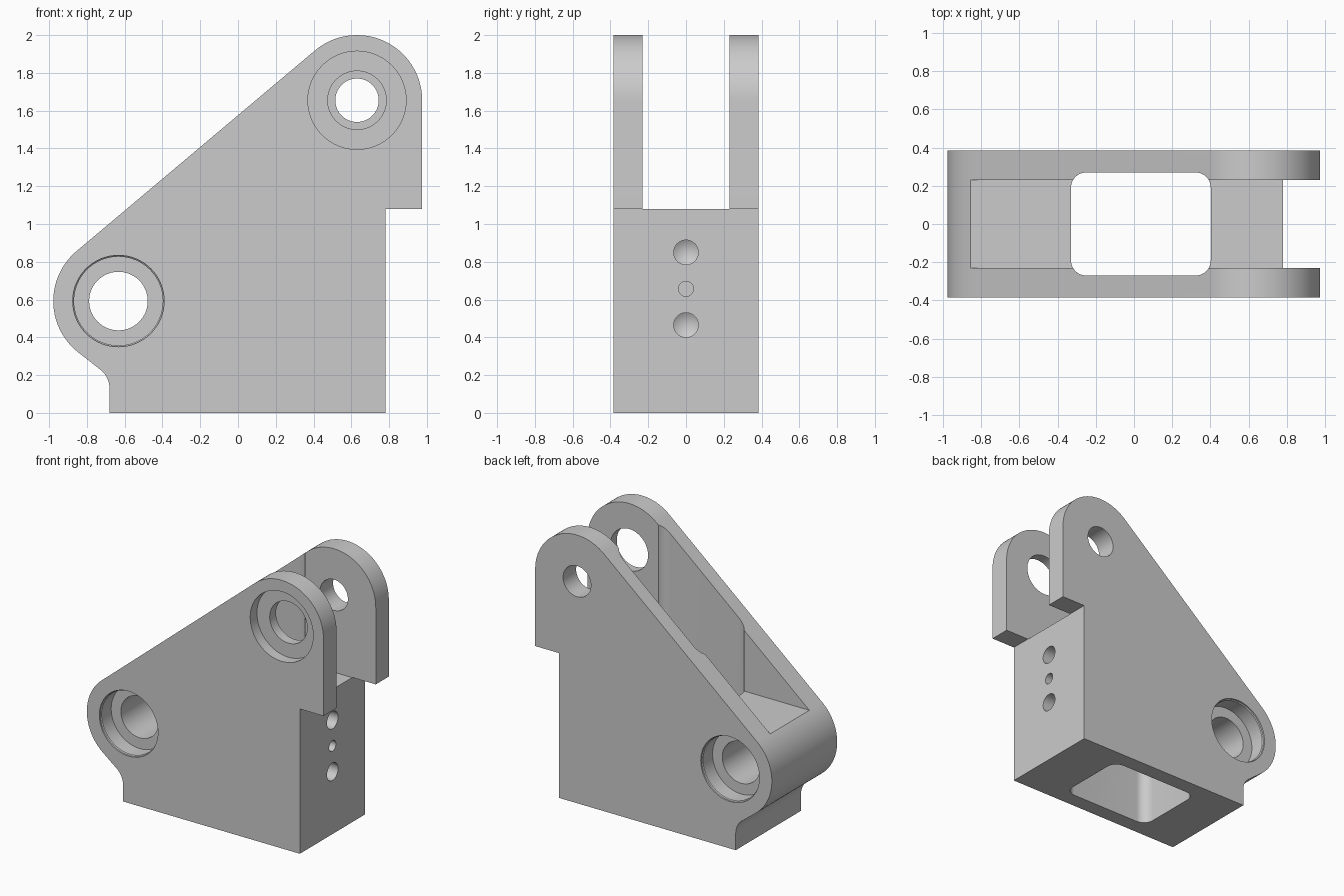
import bpy, bmesh
from math import cos, sin, tan, radians, pi, atan2, degrees
from mathutils import Matrix, Vector

if "Cube" in bpy.data.objects:
    bpy.data.objects.remove(bpy.data.objects["Cube"])

R = 0.345                      # outer radius of both bosses
LOW = (-0.633, 0.592)          # lower bore centre (x, z)
TOP = (0.63, 1.655)            # upper bore centre (x, z)


def arc(cx, cz, r, a0, a1, n=24):
    return [(cx + r * cos(radians(a0 + (a1 - a0) * i / n)),
             cz + r * sin(radians(a0 + (a1 - a0) * i / n))) for i in range(n + 1)]


def finish(bm, name):
    bmesh.ops.recalc_face_normals(bm, faces=bm.faces)
    me = bpy.data.meshes.new(name)
    bm.to_mesh(me)
    bm.free()
    ob = bpy.data.objects.new(name, me)
    bpy.context.collection.objects.link(ob)
    return ob


def prism(name, pts, place, length):
    """Extrude a 2D outline; place(u, v) gives the start point, length the sweep."""
    bm = bmesh.new()
    face = bm.faces.new([bm.verts.new(place(u, v)) for u, v in pts])
    ext = bmesh.ops.extrude_face_region(bm, geom=[face])
    bmesh.ops.translate(bm, vec=Vector(length),
                        verts=[e for e in ext["geom"] if isinstance(e, bmesh.types.BMVert)])
    return finish(bm, name)


def lathe(name, steps, origin, axis, n=64):
    """Stepped round cutter: steps are (distance along axis, radius); radius 0 is a tip."""
    bm = bmesh.new()
    rot = Vector((0, 0, 1)).rotation_difference(Vector(axis)).to_matrix().to_4x4()
    rings = []
    for d, r in steps:
        k = n if r else 1
        rings.append([bm.verts.new((r * cos(2 * pi * i / n), r * sin(2 * pi * i / n), d))
                      for i in range(k)])
    for a, b in zip(rings, rings[1:]):
        for i in range(n):
            j = (i + 1) % n
            if len(b) == 1:
                bm.faces.new((a[i], a[j], b[0]))
            else:
                bm.faces.new((a[i], a[j], b[j], b[i]))
    for ring in (rings[0], rings[-1]):
        if len(ring) > 1:
            bm.faces.new(ring)
    bm.transform(Matrix.Translation(origin) @ rot)
    return finish(bm, name)


# Side profile: base, front step, upper boss, slope, lower boss, fillet
slope = degrees(atan2(TOP[1] - LOW[1], TOP[0] - LOW[0])) + 90
fr, turn = 0.13, 52
lx, lz = arc(*LOW, R, 180 + turn, 180 + turn, 1)[0]
fz = lz - (-0.68 - lx) * tan(radians(90 - turn)) - fr * tan(radians(turn / 2))
profile = [(0.78, 0), (0.78, 1.08), (0.975, 1.08)]
profile += arc(*TOP, R, 0, slope, 32)
profile += arc(*LOW, R, slope, 180 + turn, 32)
profile += arc(-0.68 - fr, fz, fr, turn, 0, 12) + [(-0.68, 0)]
bracket = prism("clevis_bracket", profile, lambda u, v: (u, -0.385, v), (0, 0.77, 0))

# Slot between the cheeks, with a lower and an upper floor
slot = prism("slot_cutter",
             [(-0.95, 0.855), (0.1, 0.855), (0.1, 1.079), (1.2, 1.079), (1.2, 2.3), (-0.95, 2.3)],
             lambda u, v: (u, -0.231, v), (0, 0.462, 0))

# Rounded pocket running down through the base
x0, x1, hy, pr = -0.33, 0.402, 0.27, 0.08
outline = []
for cx, cy, a in ((x1 - pr, hy - pr, 0), (x0 + pr, hy - pr, 90),
                  (x0 + pr, pr - hy, 180), (x1 - pr, pr - hy, 270)):
    outline += arc(cx, cy, pr, a, a + 90, 12)
pocket = prism("pocket_cutter", outline, lambda u, v: (u, v, -0.2), (0, 0, 2.5))

# Lower bore: counterbored with a small chamfer on both sides
half = [(-0.5, 0.242), (-0.373, 0.242), (-0.368, 0.235), (-0.255, 0.235), (-0.255, 0.155)]
low_bore = lathe("lower_bore_cutter", half + [(-d, r) for d, r in reversed(half)],
                 (LOW[0], 0, LOW[1]), (0, 1, 0))

# Upper bore: counterbored front cheek, smaller plain hole in the back cheek
top_bore = lathe("upper_bore_cutter",
                 [(-0.5, 0.26), (-0.305, 0.26), (-0.305, 0.155), (0, 0.155),
                  (0, 0.115), (0.5, 0.115)], (TOP[0], 0, TOP[1]), (0, 1, 0))

# Two drilled holes with conical ends and a small through hole between them
cutters = [slot, pocket, low_bore, top_bore]
for z in (0.85, 0.465):
    cutters.append(lathe("drill_cutter", [(-0.2, 0.065), (0.2, 0.065), (0.24, 0)],
                         (0.78, 0, z), (-1, 0, 0), 40))
cutters.append(lathe("pin_hole_cutter", [(-0.2, 0.04), (0.6, 0.04)],
                     (0.78, 0, 0.657), (-1, 0, 0), 32))

bpy.context.view_layer.objects.active = bracket
for c in cutters:
    c.hide_render = True
    mod = bracket.modifiers.new(c.name, "BOOLEAN")
    mod.operation, mod.solver, mod.object = "DIFFERENCE", "EXACT", c
    bpy.ops.object.modifier_apply(modifier=mod.name)
for c in cutters:
    bpy.data.objects.remove(c, do_unlink=True)

# Smooth the round surfaces, keep machined edges sharp
bpy.ops.object.select_all(action="DESELECT")
bracket.select_set(True)
bpy.ops.object.shade_smooth_by_angle(angle=radians(25))
